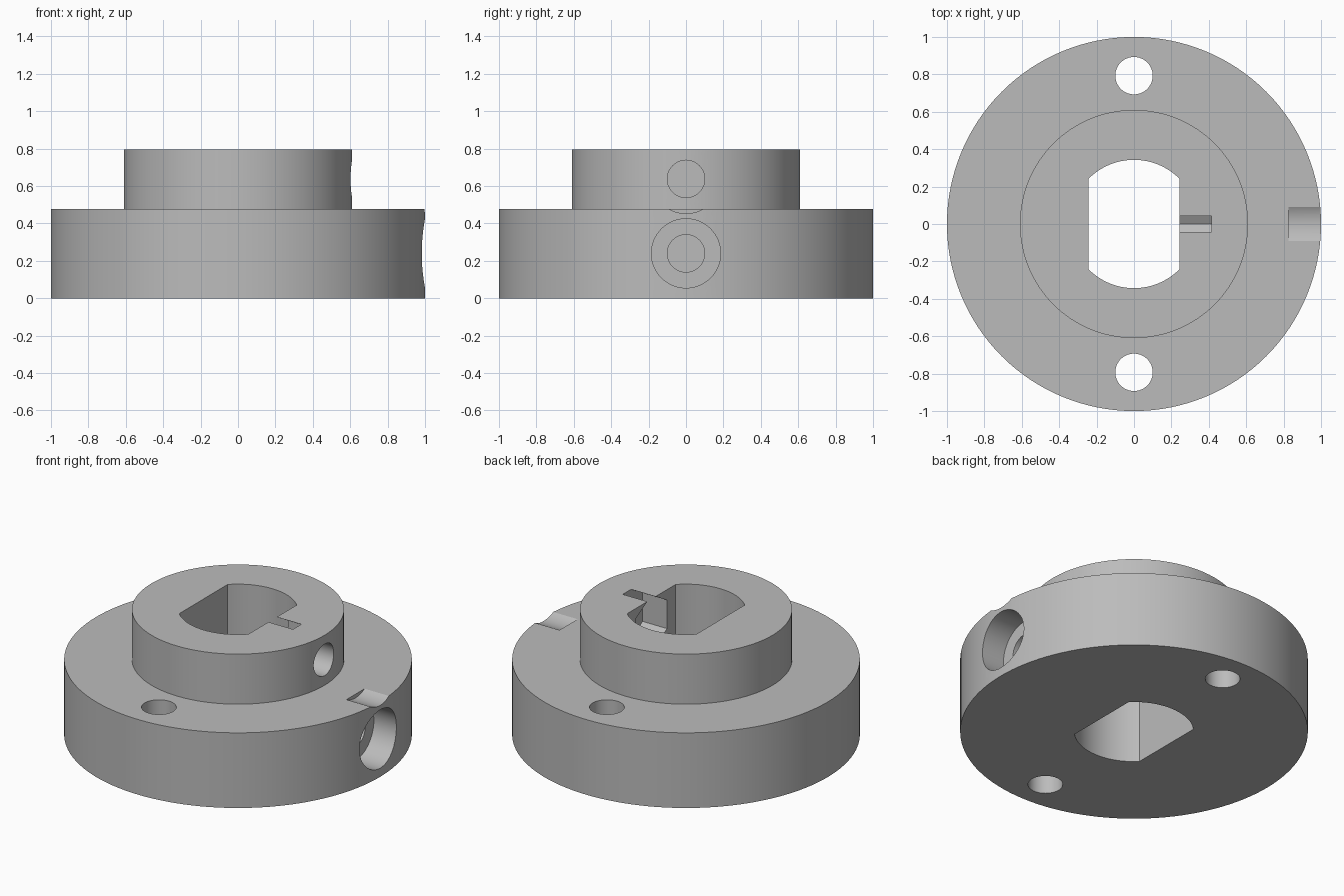
import bpy
import math
from mathutils import Matrix

cube = bpy.data.objects.get("Cube")
if cube:
    bpy.data.objects.remove(cube, do_unlink=True)

metal = bpy.data.materials.new("plain grey")
metal.use_nodes = True
grey = (0.5, 0.5, 0.5, 1)
metal.diffuse_color = grey
metal.node_tree.nodes["Principled BSDF"].inputs["Base Color"].default_value = grey


def arc(radius, start, end, steps):
    return [(radius * math.cos(start + (end - start) * i / steps),
             radius * math.sin(start + (end - start) * i / steps))
            for i in range(steps + 1)]


def circle(radius, sides=64):
    return arc(radius, 0, 2 * math.pi, sides)[:-1]


def prism(name, profile, low, high, matrix=Matrix()):
    """Closed prism from a 2D profile, extruded along local z."""
    n = len(profile)
    verts = [(x, y, z) for z in (low, high) for x, y in profile]
    faces = [list(range(n))[::-1], list(range(n, 2 * n))]
    faces += [(i, (i + 1) % n, n + (i + 1) % n, n + i) for i in range(n)]
    mesh = bpy.data.meshes.new(name)
    mesh.from_pydata(verts, [], faces)
    mesh.transform(matrix)
    mesh.materials.append(metal)
    obj = bpy.data.objects.new(name, mesh)
    bpy.context.collection.objects.link(obj)
    return obj


def boolean(target, other, operation):
    mod = target.modifiers.new(other.name, "BOOLEAN")
    mod.operation = operation
    mod.solver = "EXACT"
    mod.object = other
    bpy.context.view_layer.objects.active = target
    bpy.ops.object.modifier_apply(modifier=mod.name)
    bpy.data.objects.remove(other, do_unlink=True)


FLANGE_TOP, HUB_TOP = 0.477, 0.795
BORE_R, FLAT_X = 0.343, 0.243

# Stepped body: wide flange with a raised hub
body = prism("flanged_hub", circle(1, 128), 0, FLANGE_TOP)
boolean(body, prism("hub", circle(0.61, 128), 0.2, HUB_TOP), "UNION")

# Central bore with two flats
a = math.acos(FLAT_X / BORE_R)
bore = arc(BORE_R, a, math.pi - a, 24) + arc(BORE_R, math.pi + a, 2 * math.pi - a, 24)
boolean(body, prism("bore", bore, -0.1, 1), "DIFFERENCE")

# Two vertical mounting holes
for side in (-1, 1):
    place = Matrix.Translation((0, side * 0.793, 0))
    boolean(body, prism("mounting_hole", circle(0.1), -0.1, 1, place), "DIFFERENCE")

# Radial screw holes: hexagonal nut pocket, shank and head recess
for height in (0.24, 0.638):
    place = Matrix.Translation((0, 0, height)) @ Matrix.Rotation(math.pi / 2, 4, "Y")
    for name, profile, start, end in (
            ("nut_pocket", circle(0.181, 6), 0.1, 0.415),
            ("screw_hole", circle(0.1), 0.3, 1.1),
            ("head_recess", circle(0.185), 0.825, 1.1)):
        boolean(body, prism(name, profile, start, end, place), "DIFFERENCE")

# Smooth round walls, keep crisp edges
bpy.ops.object.select_all(action="DESELECT")
body.select_set(True)
bpy.context.view_layer.objects.active = body
bpy.ops.object.shade_smooth_by_angle(angle=math.radians(30))
